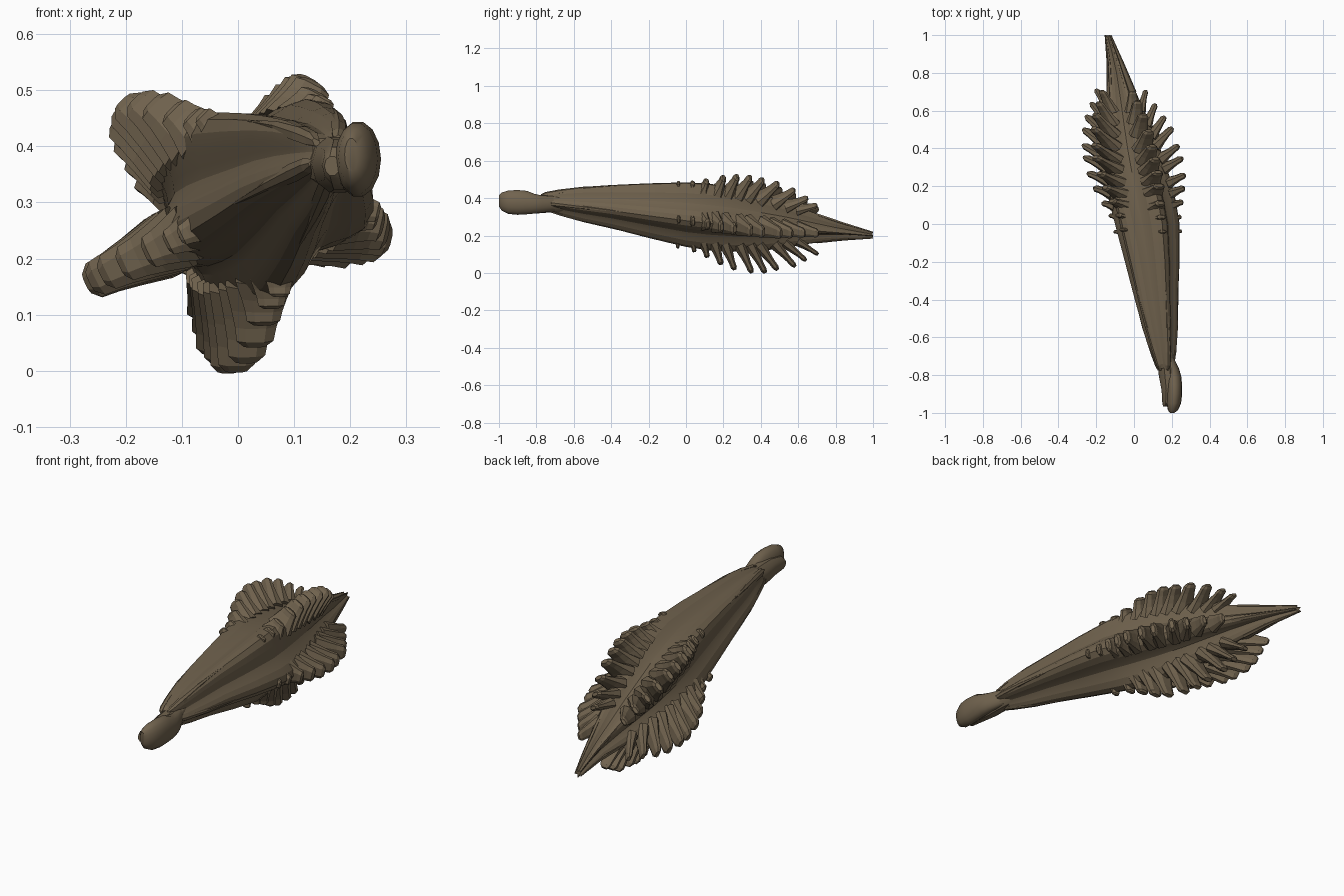
import bpy, bmesh, math, random
from mathutils import Vector

if "Cube" in bpy.data.objects:
    bpy.data.objects.remove(bpy.data.objects["Cube"])

random.seed(4)
brown = bpy.data.materials.new("dry_brown")
brown.diffuse_color = (0.165, 0.125, 0.077, 1)
brown.use_nodes = True
brown.node_tree.nodes["Principled BSDF"].inputs["Base Color"].default_value = brown.diffuse_color

# Pod stations: y, centre x, centre z, ridge radius, groove depth ratio
STATIONS = [
    (-0.765, 0.162, 0.385, 0.036, 0.80),
    (-0.74, 0.160, 0.383, 0.053, 0.74),
    (-0.65, 0.149, 0.378, 0.076, 0.72),
    (-0.55, 0.135, 0.371, 0.098, 0.72),
    (-0.40, 0.115, 0.360, 0.121, 0.72),
    (-0.20, 0.092, 0.340, 0.153, 0.72),
    (0.00, 0.065, 0.320, 0.181, 0.72),
    (0.12, 0.040, 0.308, 0.187, 0.71),
    (0.25, 0.012, 0.295, 0.182, 0.70),
    (0.40, -0.018, 0.278, 0.161, 0.67),
    (0.52, -0.039, 0.266, 0.133, 0.65),
    (0.65, -0.061, 0.250, 0.095, 0.61),
    (0.80, -0.088, 0.230, 0.055, 0.55),
    (0.90, -0.112, 0.217, 0.036, 0.50),
    (0.997, -0.138, 0.203, 0.018, 0.45),
]
RIDGES = [math.radians(a) for a in (62, 135, 206, 271, 347)]
REACH = [0.95, 1.0, 1.03, 1.02, 0.99]  # spine length factor of each ridge


def station(y):
    """Interpolated centre x, centre z, radius and groove ratio at y."""
    for a, b in zip(STATIONS, STATIONS[1:]):
        if y <= b[0]:
            t = (y - a[0]) / (b[0] - a[0])
            return [p + (q - p) * t for p, q in zip(a[1:], b[1:])]
    return STATIONS[-1][1:]


def loft(bm, rings):
    """Skin a row of equal rings and cap both ends."""
    rows = [[bm.verts.new(p) for p in ring] for ring in rings]
    n = len(rows[0])
    for a, b in zip(rows, rows[1:]):
        for i in range(n):
            j = (i + 1) % n
            bm.faces.new((a[i], a[j], b[j], b[i]))
    bm.faces.new(rows[0])
    bm.faces.new(rows[-1])


def finish(bm, name, smooth=None):
    bmesh.ops.recalc_face_normals(bm, faces=bm.faces)
    mesh = bpy.data.meshes.new(name)
    bm.to_mesh(mesh)
    bm.free()
    mesh.materials.append(brown)
    ob = bpy.data.objects.new(name, mesh)
    bpy.context.collection.objects.link(ob)
    if smooth:
        bpy.ops.object.select_all(action='DESELECT')
        bpy.context.view_layer.objects.active = ob
        ob.select_set(True)
        bpy.ops.object.shade_smooth_by_angle(angle=math.radians(smooth))
    return ob


# Five-ridged pod body, tapering to a pointed tail
bm = bmesh.new()
SIDES = 8  # points from one ridge to the next
rings = []
for y, cx, cz, r, groove in STATIONS:
    ring = []
    for i, a0 in enumerate(RIDGES):
        gap = (RIDGES[(i + 1) % 5] - a0) % math.tau
        for k in range(SIDES):
            a = a0 + gap * k / SIDES
            s = groove + (1 - groove) * (0.5 + 0.5 * math.cos(math.tau * k / SIDES))
            ring.append((cx + r * s * math.cos(a), y, cz + r * s * math.sin(a)))
    rings.append(ring)
loft(bm, rings)
finish(bm, "pod_body", 12)

# Rows of flat blunt spines: tip y, tip reach from the axis, backward lean, width factor
SPINES = [
    (-0.035, 0.192, 0.00, 0.55), (0.04, 0.202, 0.01, 0.7), (0.12, 0.225, 0.02, 0.9),
    (0.195, 0.255, 0.035, 1), (0.27, 0.274, 0.05, 1), (0.345, 0.278, 0.065, 1),
    (0.42, 0.271, 0.08, 1), (0.50, 0.252, 0.10, 1), (0.575, 0.222, 0.11, 0.92),
    (0.645, 0.182, 0.115, 0.82), (0.705, 0.142, 0.11, 0.72),
]
OCTAGON = [(1, 0.45), (0.5, 1), (-0.5, 1), (-1, 0.45),
           (-1, -0.45), (-0.5, -1), (0.5, -1), (1, -0.45)]
for n, angle in enumerate(RIDGES):
    bm = bmesh.new()
    out = Vector((math.cos(angle), 0, math.sin(angle)))
    side = Vector((-math.sin(angle), 0, math.cos(angle)))
    for tip_y, reach, lean, size in SPINES:
        tip_y += random.uniform(-0.01, 0.01)
        reach *= random.uniform(0.98, 1.0)
        base_y = tip_y - lean
        cx, cz, r, _ = station(base_y)
        root = Vector((cx, base_y, cz)) + out * (r * 0.80)
        tx, tz, tr, _ = station(tip_y)
        reach = max(reach * REACH[n], tr * 1.05)
        tip = Vector((tx, tip_y, tz)) + out * reach
        axis = (tip - root).normalized()
        thick = side.cross(axis).normalized()
        rings = []
        # position along spine, half width, half thickness
        for t, w, h in ((0, 0.058, 0.036), (0.4, 0.045, 0.023),
                        (0.68, 0.037, 0.017), (0.9, 0.033, 0.0165), (1, 0.019, 0.009)):
            c = root.lerp(tip, t)
            rings.append([c + side * (u * w * size) + thick * (v * h * size)
                          for u, v in OCTAGON])
        loft(bm, rings)
    finish(bm, "spine_row_%d" % (n + 1))


def tube(name, rows, sides, smooth):
    """Elliptical tube along y from rows of y, x, z, x radius, z radius."""
    bm = bmesh.new()
    loft(bm, [[(x + rx * math.cos(a), y, z + rz * math.sin(a))
               for a in (math.tau * i / sides for i in range(sides))]
              for y, x, z, rx, rz in rows])
    return finish(bm, name, smooth)


# Bulbous head on the stalk
tube("stalk_head", [
    (-1.00, 0.202, 0.385, 0.012, 0.030), (-0.985, 0.206, 0.381, 0.027, 0.050),
    (-0.95, 0.211, 0.378, 0.038, 0.064), (-0.90, 0.214, 0.377, 0.041, 0.068),
    (-0.85, 0.214, 0.376, 0.040, 0.064), (-0.81, 0.212, 0.370, 0.039, 0.054),
    (-0.77, 0.206, 0.368, 0.034, 0.047), (-0.70, 0.185, 0.371, 0.022, 0.040)], 14, 40)

# Neck joining the pod, flaring into a small open lip beside the head
tube("stalk_neck", [
    (-0.965, 0.168, 0.365, 0.014, 0.018), (-0.95, 0.175, 0.366, 0.025, 0.034),
    (-0.88, 0.182, 0.367, 0.036, 0.047), (-0.80, 0.178, 0.367, 0.047, 0.052),
    (-0.74, 0.172, 0.370, 0.046, 0.050), (-0.64, 0.156, 0.375, 0.046, 0.048)], 10, 35)

# Narrow sepals clasping the front end of the pod, one along each ridge
bm = bmesh.new()
for angle in RIDGES:
    out = Vector((math.cos(angle), 0, math.sin(angle)))
    side = Vector((-math.sin(angle), 0, math.cos(angle)))
    rings = []
    for y, w, lift in ((-0.775, 0.006, 0.000), (-0.75, 0.015, 0.006),
                       (-0.68, 0.017, 0.003), (-0.55, 0.013, 0.001), (-0.35, 0.004, 0.000)):
        cx, cz, r, _ = station(max(y, -0.76))
        c = Vector((cx, y, cz)) + out * (r + lift - 0.010)
        rings.append([c + side * w, c + out * 0.010 + side * (w * 0.4),
                      c + out * 0.010 - side * (w * 0.4), c - side * w, c - out * 0.012])
    loft(bm, rings)
finish(bm, "sepals")

# Split fibres at the tail tip
bm = bmesh.new()
for angle in RIDGES:
    out = Vector((math.cos(angle), 0, math.sin(angle)))
    rings = []
    for y, w in ((0.70, 0.010), (0.85, 0.008), (1.0, 0.003)):
        cx, cz, r, _ = station(min(y, 0.997))
        c = Vector((cx, y, cz)) + out * (r * 0.92)
        rings.append([c + Vector((w * math.cos(a), 0, w * math.sin(a)))
                      for a in (angle + math.tau * i / 5 for i in range(5))])
    loft(bm, rings)
finish(bm, "tail_fibres")
